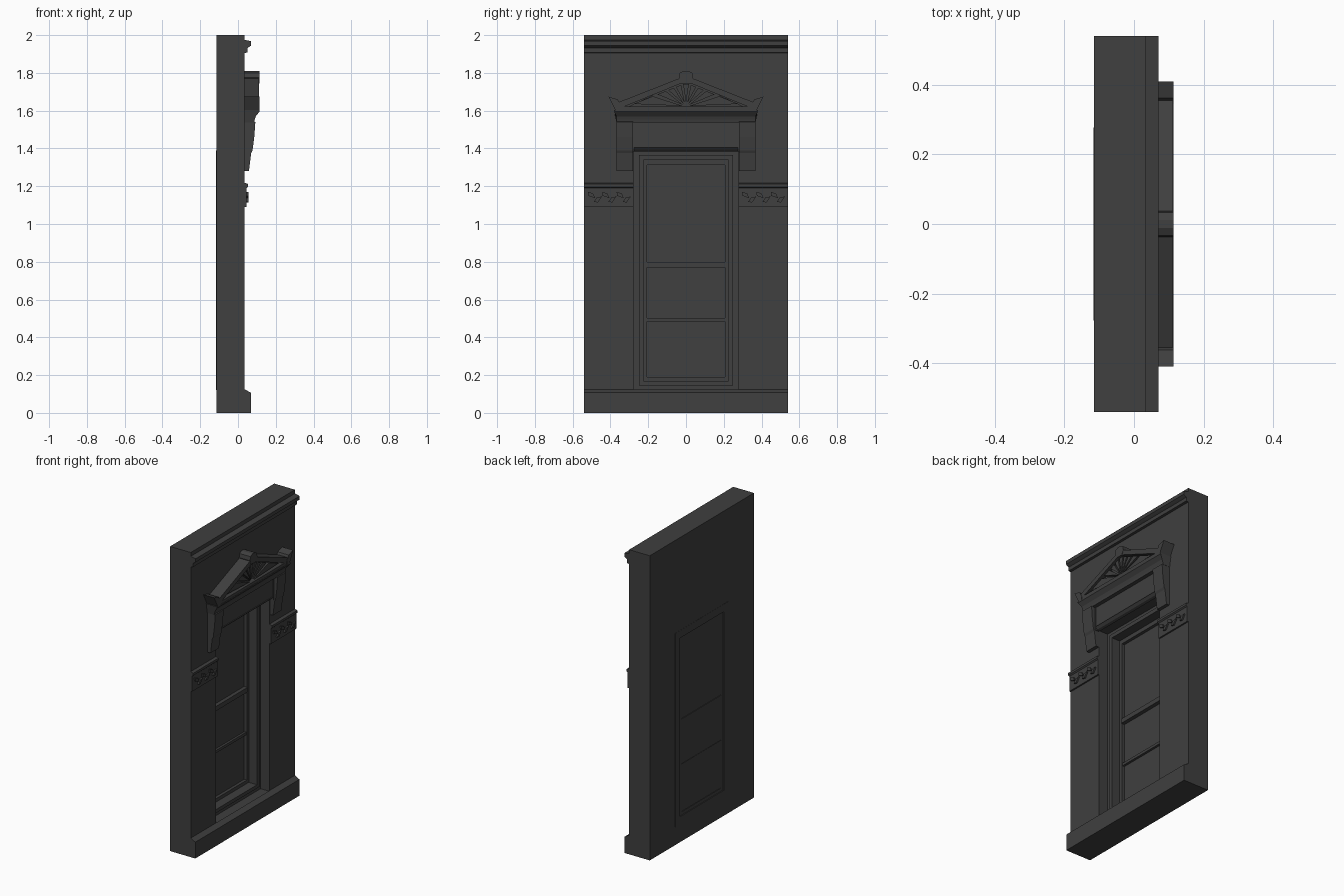
import bpy, bmesh, math

cube = bpy.data.objects.get("Cube")
if cube:
    bpy.data.objects.remove(cube)

stone = bpy.data.materials.new("dark grey stone")
stone.use_nodes = True
COLOUR = (0.05, 0.05, 0.05, 1)
stone.diffuse_color = COLOUR
stone.node_tree.nodes["Principled BSDF"].inputs["Base Color"].default_value = COLOUR

FACE = 0.035    # street face of the wall
BACK = -0.115   # rear face of the wall


def finish(name, bm):
    bmesh.ops.recalc_face_normals(bm, faces=bm.faces)
    mesh = bpy.data.meshes.new(name)
    bm.to_mesh(mesh)
    bm.free()
    mesh.materials.append(stone)
    obj = bpy.data.objects.new(name, mesh)
    bpy.context.collection.objects.link(obj)
    return obj


def prism(name, place, outline, lo, hi):
    """Extrude a 2D outline from lo to hi; place maps (a, b, depth) to xyz."""
    bm = bmesh.new()
    rings = [[bm.verts.new(place(a, b, d)) for a, b in outline] for d in (lo, hi)]
    n = len(outline)
    bm.faces.new(rings[0])
    bm.faces.new(rings[1])
    for i in range(n):
        j = (i + 1) % n
        bm.faces.new((rings[0][i], rings[0][j], rings[1][j], rings[1][i]))
    return finish(name, bm)


def plate(name, outline, x0, x1):
    """Outline in (y, z), thickness along x."""
    return prism(name, lambda y, z, x: (x, y, z), outline, x0, x1)


def moulding(name, profile, y0, y1):
    """Profile in (x, z), run along y."""
    return prism(name, lambda x, z, y: (x, y, z), profile, y0, y1)


def box(name, x0, x1, y0, y1, z0, z1):
    return plate(name, [(y0, z0), (y1, z0), (y1, z1), (y0, z1)], x0, x1)


def frame(name, outer, inner, x0, x1):
    """Rectangular ring; outer and inner are (half width, bottom, top)."""
    bm = bmesh.new()
    loops = []
    for x in (x0, x1):
        for w, b, t in (outer, inner):
            loops.append([bm.verts.new((x, y, z))
                          for y, z in ((-w, b), (w, b), (w, t), (-w, t))])
    for p, q in ((0, 1), (2, 3), (0, 2), (1, 3)):
        for i in range(4):
            j = (i + 1) % 4
            bm.faces.new((loops[p][i], loops[p][j], loops[q][j], loops[q][i]))
    return finish(name, bm)


def mirrored(points, s):
    return [(s * y, z) for y, z in points]


# Wall with its window opening
OPENING = (0.277, 0.12, 1.39)
CASING = (0.226, 0.168, 1.34)
SASH = (0.207, 0.19, 1.313)
frame("wall", (0.54, 0, 2), OPENING, BACK, FACE)

# Stepped window surround, sash, glass and rails
frame("window_casing", OPENING, CASING, BACK - 0.001, -0.03)
frame("casing_bead", (0.25, 0.145, 1.365), CASING, -0.03, -0.02)
frame("window_sash", CASING, SASH, BACK + 0.004, -0.08)
box("glass", BACK + 0.007, -0.1, -SASH[0], SASH[0], SASH[1], SASH[2])
box("meeting_rail", BACK + 0.003, -0.075, -SASH[0], SASH[0], 0.77, 0.8)
box("lower_rail", BACK + 0.005, -0.085, -SASH[0], SASH[0], 0.485, 0.503)

# Sloped base course and top cornice
moulding("base_course", [(FACE, 0), (0.068, 0), (0.068, 0.107), (FACE, 0.125)], -0.54, 0.54)
moulding("cornice", [(FACE, 1.905), (0.05, 1.908), (0.05, 1.932), (0.06, 1.938),
                     (0.07, 1.945), (0.07, 1.968), (FACE, 1.975)], -0.54, 0.54)

# Ornamental band on each side of the window
for side, s in (("left", 1), ("right", -1)):
    y0, y1 = sorted((s * 0.277, s * 0.54))
    moulding(side + "_band", [(FACE, 1.09), (0.045, 1.09), (0.045, 1.19), (0.053, 1.197),
                              (0.053, 1.212), (FACE, 1.218)], y0, y1)
    for i in range(6):
        cy, cz = s * 0.408 + (i - 2.5) * 0.038, 1.14 + 0.012 * (-1) ** i
        tilt = math.radians(40 if i % 2 else -35)
        leaf = [(0.027, 0), (0.004, 0.014), (-0.024, 0.006), (-0.01, -0.01)]
        plate(f"{side}_leaf_{i + 1}",
              [(cy + a * math.cos(tilt) - b * math.sin(tilt),
                cz + a * math.sin(tilt) + b * math.cos(tilt)) for a, b in leaf],
              0.045, 0.055)

# Scrolled brackets under the hood
for side, s in (("left", 1), ("right", -1)):
    y0, y1 = sorted((s * 0.28, s * 0.367))
    moulding(side + "_bracket", [(FACE, 1.28), (0.058, 1.28), (0.064, 1.33), (0.07, 1.375),
                                 (0.077, 1.39), (0.086, 1.46), (0.092, 1.54), (FACE, 1.56)],
             y0, y1)
    y0, y1 = sorted((s * 0.275, s * 0.285))
    box(side + "_bracket_cheek", FACE, 0.066, y0, y1, 1.385, 1.54)
    # Flared ear at the hood corner
    plate(side + "_ear", mirrored([(0.372, 1.6), (0.41, 1.674), (0.362, 1.66),
                                   (0.345, 1.625), (0.345, 1.6)], s), FACE, 0.114)

# Lintel panel and crown moulding
box("lintel_panel", FACE, 0.06, -0.28, 0.28, 1.4, 1.545)
moulding("lintel_lip", [(FACE, 1.385), (0.052, 1.39), (0.066, 1.405), (FACE, 1.41)], -0.28, 0.28)
crown = moulding("crown_moulding", [(FACE, 1.538), (0.085, 1.538), (0.088, 1.552),
                                    (0.094, 1.57), (0.114, 1.595), (0.114, 1.603),
                                    (FACE, 1.603)], -0.38, 0.38)
for v in crown.data.vertices:   # ends taper inward toward the bottom
    if v.co.z < 1.58:
        v.co.y *= 0.97

# Pediment: backing, base bar, raking bars and apex block
plate("pediment_back", [(-0.35, 1.6), (0.35, 1.6), (0, 1.765)], FACE, 0.08)
box("pediment_base", FACE, 0.112, -0.35, 0.35, 1.603, 1.622)
for side, s in (("left", 1), ("right", -1)):
    plate(side + "_raking_bar", mirrored([(0.352, 1.622), (0.357, 1.645), (0, 1.785),
                                          (0, 1.755), (0.325, 1.622)], s), FACE, 0.112)
plate("apex_block", [(-0.024, 1.745), (0.024, 1.745), (0.038, 1.775), (0.033, 1.8),
                     (0.012, 1.811), (-0.012, 1.811), (-0.033, 1.8), (-0.038, 1.775)],
      FACE, 0.114)


# Sunburst rays that stop at the raking bars
def ray_tip(angle):
    reach = 0.125 / (math.sin(angle) + 0.4 * abs(math.cos(angle)))
    return (reach * math.cos(angle), 1.622 + reach * math.sin(angle))


RAYS = 9
for i in range(RAYS):
    mid = math.pi * (i + 0.5) / RAYS
    half = math.pi / RAYS * 0.36
    a, b = ray_tip(mid - half), ray_tip(mid + half)
    hub = (0.018 * math.cos(mid), 1.622 + 0.018 * math.sin(mid))
    plate(f"sunburst_ray_{i + 1}", [hub, a, b], 0.08, 0.1)
